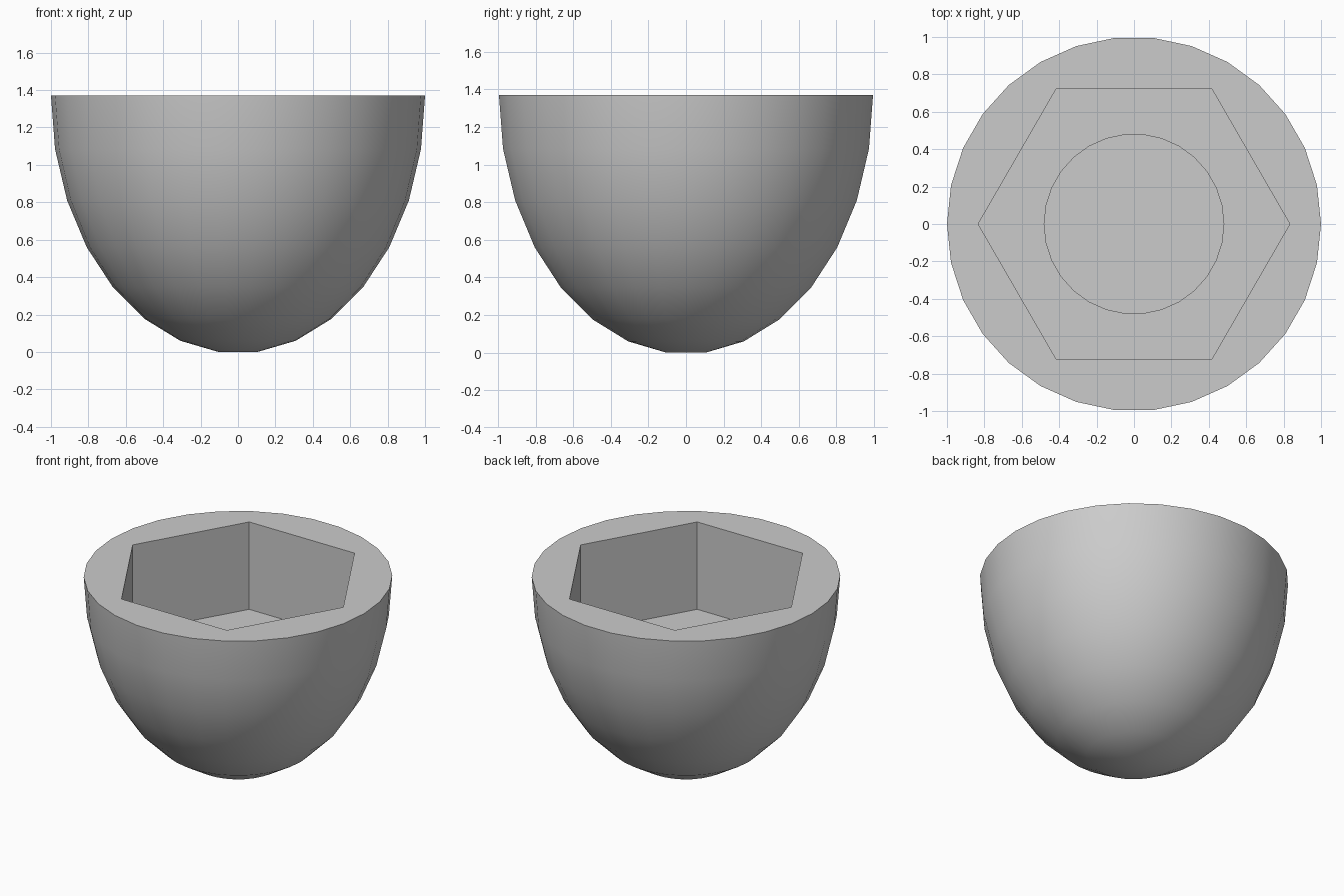
import bpy
import bmesh
from math import sin, cos, radians

if "Cube" in bpy.data.objects:
    bpy.data.objects.remove(bpy.data.objects["Cube"], do_unlink=True)

SIDES = 30
STEP = 360 // SIDES
TOP = 1.37            # rim height
BOWL = TOP / sin(radians(84))   # vertical radius of the dome
HEX_R, HEX_FLOOR = 0.833, 0.745
BORE_R, BORE_FLOOR = 0.48, 0.30

grey = bpy.data.materials.new("plain grey")
grey.use_nodes = True
colour = (0.6, 0.6, 0.6, 1)
grey.diffuse_color = colour
grey.node_tree.nodes["Principled BSDF"].inputs["Base Color"].default_value = colour

bm = bmesh.new()


def ring(radius, z, hexagonal=False):
    """A loop of points, either round or following a hexagon."""
    points = []
    for angle in range(0, 360, STEP):
        r = radius
        if hexagonal:
            r *= cos(radians(30)) / cos(radians(angle % 60 - 30))
        a = radians(angle)
        points.append(bm.verts.new((r * cos(a), r * sin(a), z)))
    return points


# Domed outside, from the flat bottom up to the rim
rings = [ring(cos(radians(a)), TOP - BOWL * sin(radians(a)))
         for a in range(84, -1, -STEP)]
# Hexagonal pocket, then the round bore below it
rings += [ring(HEX_R, TOP, True), ring(HEX_R, HEX_FLOOR, True),
          ring(BORE_R, HEX_FLOOR), ring(BORE_R, BORE_FLOOR)]

for low, high in zip(rings, rings[1:]):
    for i in range(SIDES):
        j = (i + 1) % SIDES
        bm.faces.new((low[i], low[j], high[j], high[i]))
bm.faces.new(rings[0][::-1])
bm.faces.new(rings[-1])
bmesh.ops.recalc_face_normals(bm, faces=bm.faces)

mesh = bpy.data.meshes.new("domed_cap")
bm.to_mesh(mesh)
bm.free()
mesh.materials.append(grey)
cap = bpy.data.objects.new("domed_cap", mesh)
bpy.context.collection.objects.link(cap)

# Smooth dome, crisp rim and pocket corners
bpy.ops.object.select_all(action="DESELECT")
cap.select_set(True)
bpy.context.view_layer.objects.active = cap
bpy.ops.object.shade_smooth_by_angle(angle=radians(30))
